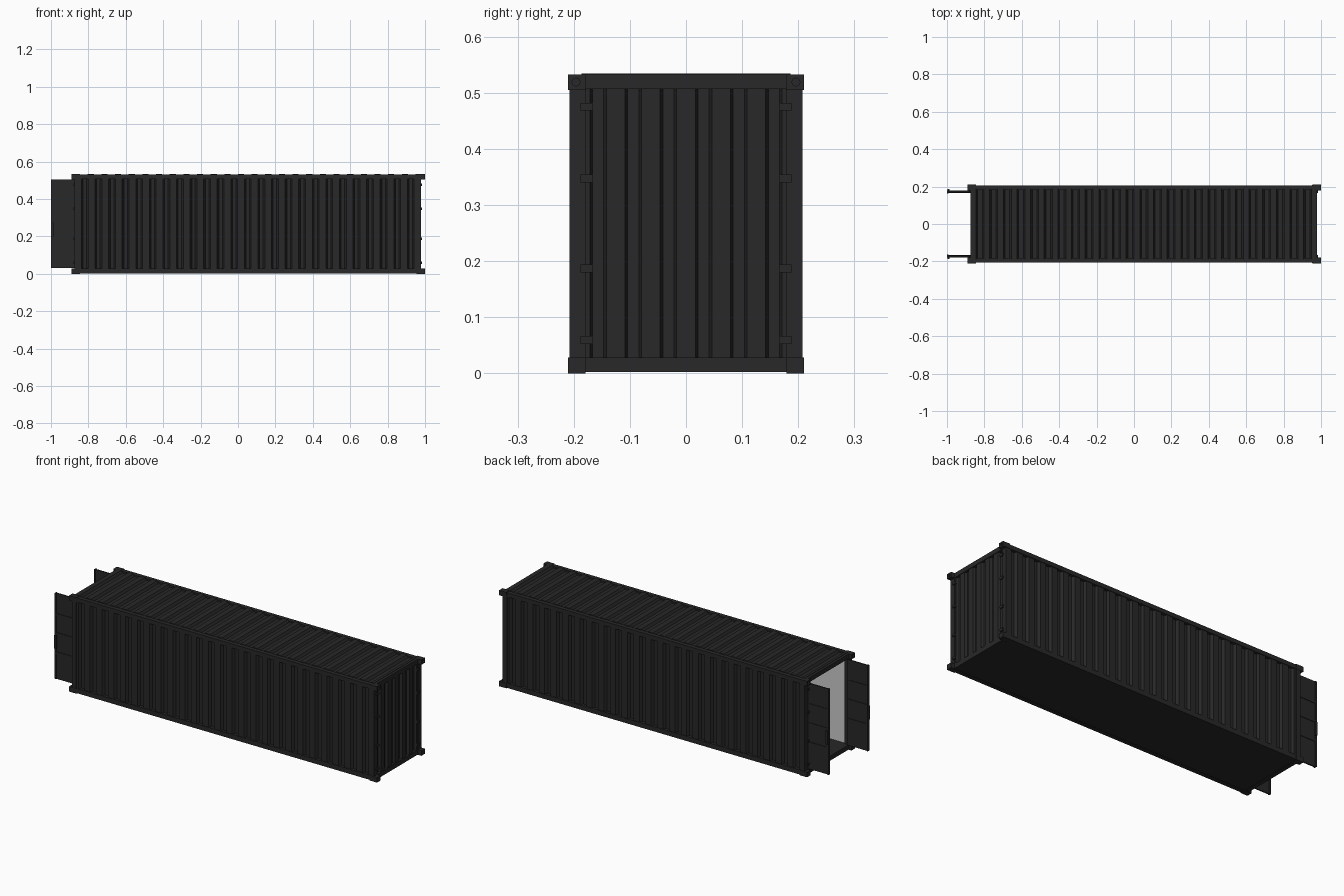
import bpy, bmesh
from mathutils import Matrix

if "Cube" in bpy.data.objects:
    bpy.data.objects.remove(bpy.data.objects["Cube"])

dark = bpy.data.materials.new("dark_steel")
dark.diffuse_color = (0.022, 0.021, 0.022, 1)
dark.use_nodes = True
dark.node_tree.nodes["Principled BSDF"].inputs["Base Color"].default_value = dark.diffuse_color

X0, X1, W, H = -0.89, 1.0, 0.21, 0.532   # frame ends, half width, height
BASE, TOP = 0.028, 0.507                 # wall bottom and top


def finish(name, bm, mat=dark):
    bmesh.ops.recalc_face_normals(bm, faces=bm.faces)
    me = bpy.data.meshes.new(name)
    bm.to_mesh(me)
    bm.free()
    ob = bpy.data.objects.new(name, me)
    bpy.context.collection.objects.link(ob)
    if mat:
        me.materials.append(mat)
    return ob


def box(name, x, y, z, mat=dark):
    """Box from (min, max) pairs on each axis."""
    bm = bmesh.new()
    bmesh.ops.create_cube(bm, size=1)
    for v in bm.verts:
        v.co = [(a + b) / 2 + c * abs(b - a) for (a, b), c in zip((x, y, z), v.co)]
    return finish(name, bm, mat)


def corrugated(name, u0, u1, n, flat, slope, v0, v1, outer, inner, back, place):
    """Sheet with n trapezoid grooves; place(u, v, d) maps to 3D."""
    pitch = (u1 - u0) / n
    groove = pitch - flat - 2 * slope
    prof = [(u0, outer)]
    for i in range(n):
        a = u0 + i * pitch + flat / 2
        prof += [(a, outer), (a + slope, inner),
                 (a + slope + groove, inner), (a + 2 * slope + groove, outer)]
    prof += [(u1, outer), (u1, back), (u0, back)]
    bm = bmesh.new()
    face = bm.faces.new([bm.verts.new(place(u, v0, d)) for u, d in prof])
    ext = bmesh.ops.extrude_face_region(bm, geom=[face])
    shift = place(0, v1, 0)
    base = place(0, v0, 0)
    delta = [p - q for p, q in zip(shift, base)]
    verts = [g for g in ext["geom"] if isinstance(g, bmesh.types.BMVert)]
    bmesh.ops.translate(bm, vec=delta, verts=verts)
    return finish(name, bm)


# Corrugated walls and roof
for s, side in ((-1, "front"), (1, "back")):
    corrugated(side + "_wall", -0.855, 0.96, 25, 0.036, 0.009, BASE - 0.005, TOP + 0.005,
               0.204, 0.190, 0.187, lambda u, v, d: (u, s * d, v))
    box(side + "_wall_lining", (-0.868, 0.953), (s * 0.184, s * 0.187), (BASE, TOP), None)
corrugated("end_wall", -0.188, 0.188, 6, 0.033, 0.005, BASE - 0.005, TOP + 0.005,
           0.976, 0.962, 0.957, lambda u, v, d: (d, u, v))
box("end_wall_lining", (0.953, 0.957), (-0.184, 0.184), (BASE, TOP), None)
corrugated("roof", -0.86, 0.965, 25, 0.030, 0.009, -0.186, 0.186,
           0.534, 0.521, 0.516, lambda u, v, d: (u, v, d))
box("roof_lining", (-0.86, 0.955), (-0.184, 0.184), (0.513, 0.516), None)
box("floor", (-0.872, 0.97), (-0.19, 0.19), (0.004, BASE))

# Long rails and end beams
for s in (-1, 1):
    box("bottom_rail", (-0.87, 0.975), (s * 0.183, s * 0.207), (0.002, BASE))
    box("top_rail", (-0.87, 0.975), (s * 0.183, s * 0.207), (TOP, 0.530))
for end, a, b in (("door", -0.874, -0.85), ("closed", 0.955, 0.979)):
    box(end + "_sill", (a, b), (-0.19, 0.19), (0.002, BASE))
    box(end + "_header", (a, b), (-0.19, 0.19), (TOP, 0.532))

# Corner posts, castings with a round lifting hole, and hinge lugs
for e, xo, xp in ((-1, X0, -0.874), (1, X1, 0.979)):
    for s in (-1, 1):
        box("corner_post", (xp, xp - e * 0.026), (s * 0.178, s * 0.208), (0.02, 0.515))
        box("bottom_casting", (xo, xo - e * 0.045), (s * 0.179, s * W), (0, BASE))
        cast = box("top_casting", (xo, xo - e * 0.045), (s * 0.179, s * W), (0.505, H))
        bm = bmesh.new()
        bmesh.ops.create_cone(bm, cap_ends=True, segments=16, radius1=0.007, radius2=0.007,
                              depth=0.024, matrix=Matrix.Translation((xo, s * 0.196, 0.519))
                              @ Matrix.Rotation(1.5707963, 4, 'Y'))
        cutter = finish("hole_cutter", bm)
        cutter.hide_render = True
        mod = cast.modifiers.new("hole", 'BOOLEAN')
        mod.operation, mod.object, mod.solver = 'DIFFERENCE', cutter, 'EXACT'
        bpy.context.view_layer.objects.active = cast
        bpy.ops.object.modifier_apply(modifier="hole")
        bpy.data.objects.remove(cutter)
        for z in (0.059, 0.187, 0.347, 0.475):
            box("hinge_lug", (xp - e * 0.002, xp + e * 0.006), (s * 0.167, s * 0.188),
                (z - 0.007, z + 0.007))

# Open doors standing straight out, with cross ribs, lock rod and handle
for s in (-1, 1):
    box("door", (-1.0, -0.872), (s * 0.168, s * 0.175), (0.03, 0.505))
    for z in (0.175, 0.282, 0.388):
        for y in (0.165, 0.175):
            box("door_rib", (-0.998, -0.88), (s * y, s * (y + 0.003)), (z - 0.006, z + 0.006))
    box("door_edge_seal", (-1.0, -0.992), (s * 0.164, s * 0.179), (0.03, 0.505))
    box("door_handle", (-0.998, -0.986), (s * 0.178, s * 0.187), (0.20, 0.275))
